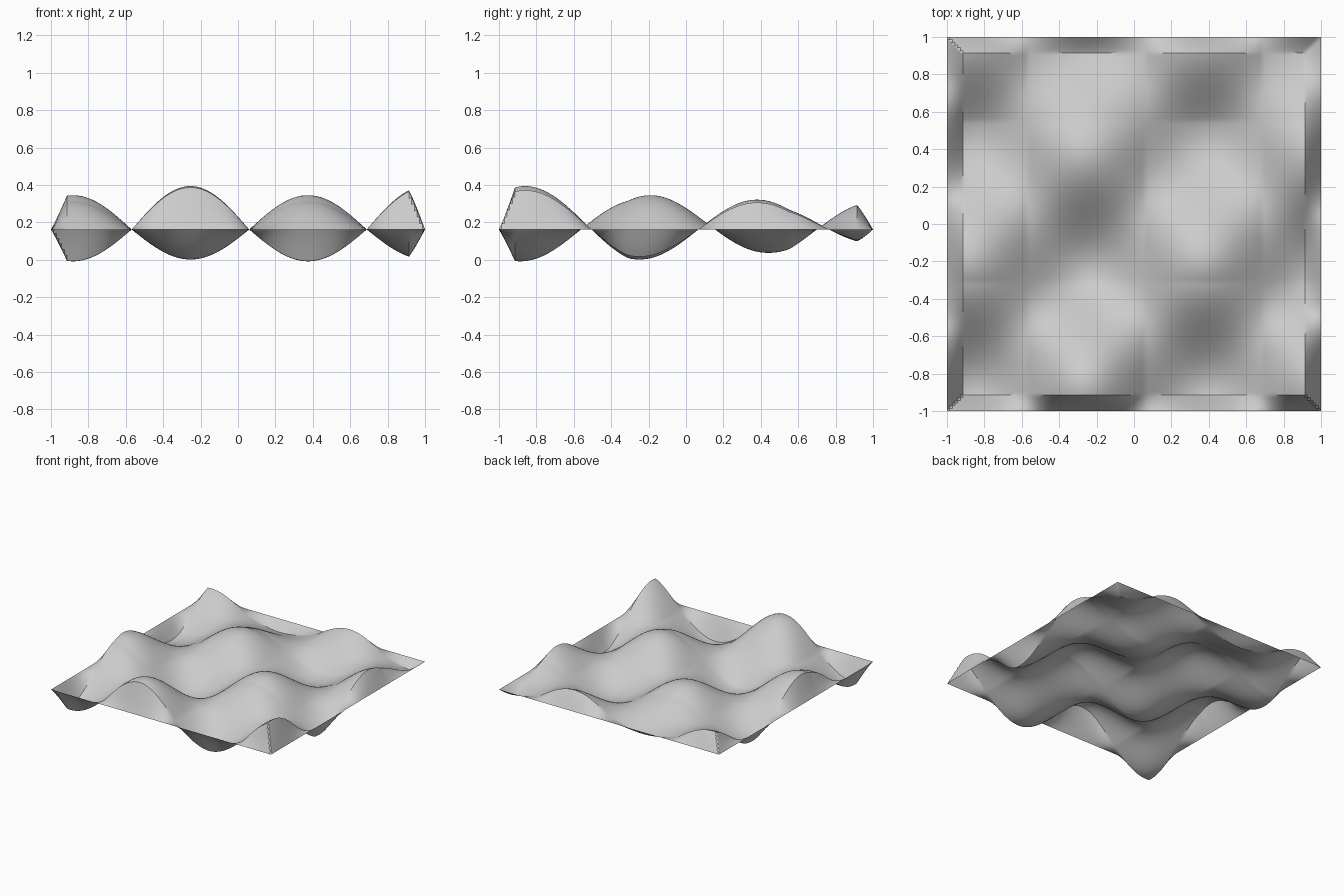
import bpy
import bmesh
from math import sin, radians

cube = bpy.data.objects.get("Cube")
if cube:
    bpy.data.objects.remove(cube, do_unlink=True)

BASE = 0.162      # height of the pinned border
CELLS = 140       # sheet resolution
RIM = 0.0857      # width of the sloping rim


def wave(x, y):
    """Crossed waves that fade towards the back, plus a small ridged wave."""
    across = -sin(5 * (x - 0.06))
    t = y - 0.11
    along = (0.16 - 0.047 * y) * sin(5 * t + 0.15 * t * t)
    ridges = 0.035 * abs(across * sin(3.65 * (y + 0.31)))
    return across * along + ridges


def rim_falloff(x, y):
    """Straight slope down to the flat border on all four sides."""
    return max(0.0, min(1.0, (1 - max(abs(x), abs(y))) / RIM))


# Material
grey = bpy.data.materials.new("light grey")
grey.use_nodes = True
colour = (0.6, 0.6, 0.6, 1)
grey.diffuse_color = colour
grey.node_tree.nodes["Principled BSDF"].inputs["Base Color"].default_value = colour

# Rippled sheet
bm = bmesh.new()
bmesh.ops.create_grid(bm, x_segments=CELLS, y_segments=CELLS, size=1)
for v in bm.verts:
    x, y = v.co.x, v.co.y
    v.co.z = BASE + wave(x, y) * rim_falloff(x, y)
bm.normal_update()
mesh = bpy.data.meshes.new("rippled_sheet")
bm.to_mesh(mesh)
bm.free()
mesh.materials.append(grey)

sheet = bpy.data.objects.new("rippled_sheet", mesh)
bpy.context.collection.objects.link(sheet)

# Smooth waves with a crisp rim
bpy.ops.object.select_all(action="DESELECT")
sheet.select_set(True)
bpy.context.view_layer.objects.active = sheet
bpy.ops.object.shade_smooth_by_angle(angle=radians(30))
